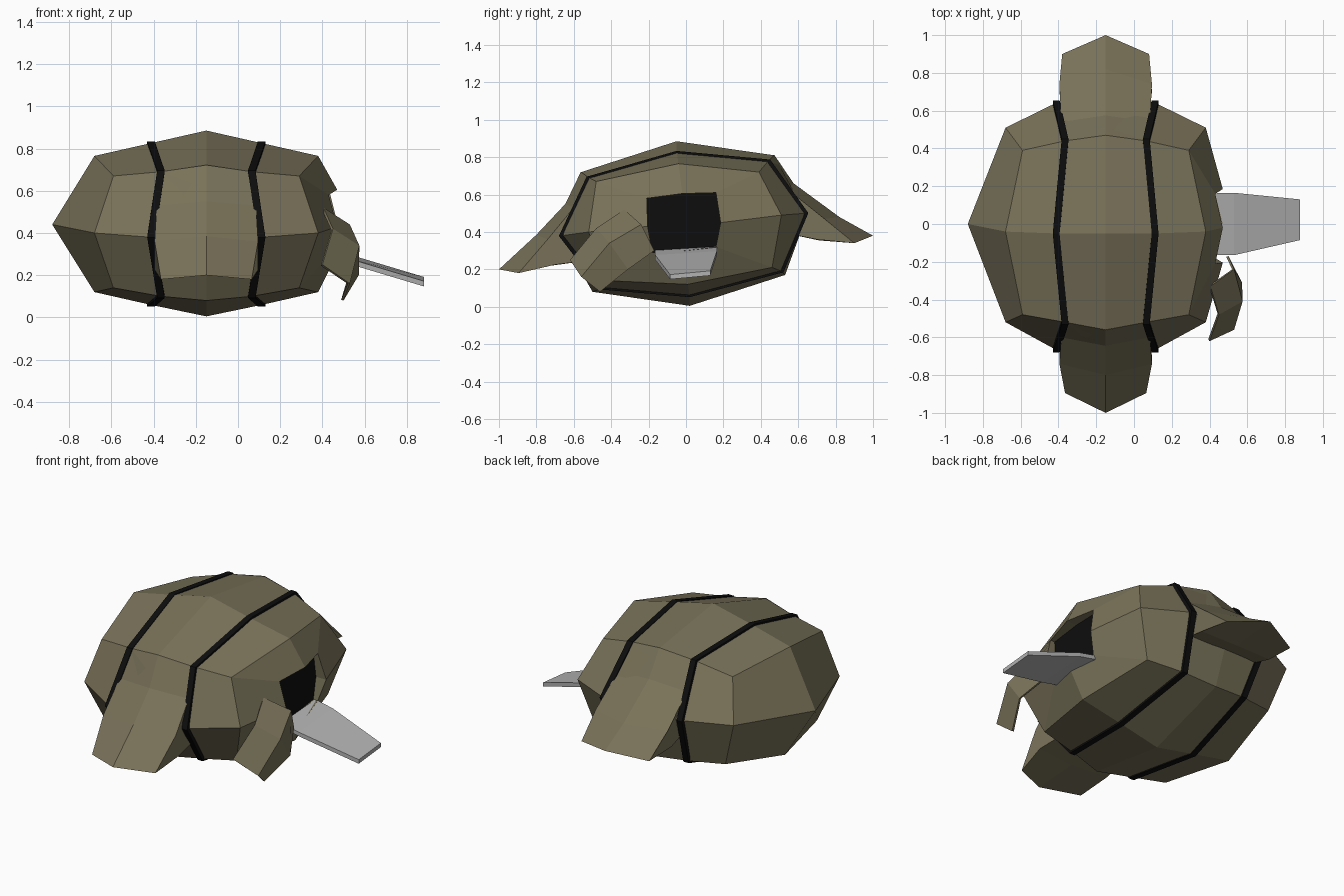
import bpy, bmesh

if "Cube" in bpy.data.objects:
    bpy.data.objects.remove(bpy.data.objects["Cube"])


def material(name, c):
    m = bpy.data.materials.new(name)
    m.diffuse_color = (*c, 1)
    m.use_nodes = True
    m.node_tree.nodes["Principled BSDF"].inputs["Base Color"].default_value = m.diffuse_color
    return m


OLIVE = material("olive shell", (0.19, 0.168, 0.10))
BLACK = material("black", (0.004, 0.004, 0.004))
GREY = material("light grey", (0.45, 0.45, 0.45))


def build(name, verts, faces, mat, thickness=0):
    bm = bmesh.new()
    vs = [bm.verts.new(v) for v in verts]
    for f in faces:
        bm.faces.new([vs[i] for i in f])
    bmesh.ops.recalc_face_normals(bm, faces=bm.faces)
    me = bpy.data.meshes.new(name)
    bm.to_mesh(me)
    bm.free()
    me.materials.append(mat)
    ob = bpy.data.objects.new(name, me)
    bpy.context.collection.objects.link(ob)
    if thickness:
        s = ob.modifiers.new("thickness", 'SOLIDIFY')
        s.thickness = thickness
        s.offset = -1
    return ob


CX = -0.15  # symmetry plane of the shell


def ring(yz, d_mid, d_corner, sign):
    """Eight points; even ones are side middles, odd ones are corners."""
    return [(CX + sign * (d_corner if i % 2 else d_mid), y, z)
            for i, (y, z) in enumerate(yz)]


def loft(rows, closed):
    n = len(rows[0])
    m = n if closed else n - 1
    return [(r * n + i, r * n + (i + 1) % n, (r + 1) * n + (i + 1) % n, (r + 1) * n + i)
            for r in range(len(rows) - 1) for i in range(m)]


# Cross-sections (y, z): front, front-top, top, back-top, back, back-bottom, bottom, front-bottom
outer = [(-.52, .40), (-.48, .67), (-.04, .765), (.39, .72),
         (.51, .49), (.46, .21), (.01, .12), (-.43, .14)]
band = [(-.665, .38), (-.52, .69), (-.05, .825), (.44, .78),
        (.64, .50), (.51, .19), (.02, .06), (-.45, .10)]
middle = [(-.67, .38), (-.56, .72), (-.05, .885), (.47, .81),
          (.65, .50), (.53, .17), (.02, .005), (-.50, .08)]
hole = [(-.205, .43), (-.21, .58), (-.02, .605), (.16, .61),
        (.185, .45), (.16, .32), (0, .30), (-.18, .29)]

# Shell: sections left to right, pointed cap on the left, doorway on the right
rows = [ring(outer, .53, .44, -1), ring(band, .265, .215, -1), ring(middle, 0, 0, 1),
        ring(band, .265, .215, 1), ring(outer, .53, .44, 1), ring(hole, .62, .58, 1),
        ring(hole, .545, .545, 1)]
verts = [v for r in rows for v in r]
faces = loft(rows, True)
tip = len(verts)
verts.append((-.88, 0, .44))
for i in range(0, 8, 2):
    faces.append((tip, i, i + 1, (i + 2) % 8))
build("shell", verts, faces, OLIVE)

# Dark doorway panel
build("doorway", [(.40, y, z) for y, z in hole], [tuple(range(8))], BLACK)

# Raised black bands around the shell
for side, sign in (("left", -1), ("right", 1)):
    loops = []
    for dx, s in ((-.018, .96), (-.018, 1.022), (.018, 1.022), (.018, .96)):
        loops.append([(x + dx, y * s, .45 + (z - .45) * s)
                      for x, y, z in ring(band, .262, .215, sign)])
    loops.append(loops[0])
    vs = [v for r in loops[:4] for v in r]
    fs = [tuple(i % 32 for i in f) for f in loft(loops, True)]
    build(side + "_band", vs, fs, BLACK)


# Overhanging visors: (half width, side y, side z, centre y, centre z) per row
def visor(name, profile):
    vs, n = [], len(profile)
    for w, ys, zs, yc, zc in profile:
        vs += [(CX - w, ys, zs), (CX, yc, zc), (CX + w, ys, zs)]
    fs = []
    for r in range(n):
        a, b = 3 * r, 3 * ((r + 1) % n)
        fs += [(a, a + 1, b + 1, b), (a + 1, a + 2, b + 2, b + 1)]
    fs += [tuple(range(0, 3 * n, 3)), tuple(range(2, 3 * n, 3))]
    build(name, vs, fs, OLIVE)


visor("front_visor", [(.215, -.52, .69, -.562, .722), (.235, -.60, .53, -.645, .55),
                      (.245, -.74, .36, -.80, .385), (.215, -.895, .18, -1.0, .20),
                      (.245, -.70, .225, -.72, .22), (.22, -.50, .25, -.50, .25)])
visor("back_visor", [(.215, .44, .78, .472, .812), (.235, .54, .63, .575, .66),
                     (.245, .74, .47, .82, .48), (.23, .90, .34, 1.0, .38),
                     (.245, .70, .36, .71, .355), (.22, .50, .40, .50, .40)])

# Curved hatch cover hanging beside the doorway
hatch = [[(.405, -.33, .52), (.53, -.24, .44), (.50, -.17, .30)],
         [(.45, -.48, .42), (.575, -.41, .34), (.572, -.31, .20)],
         [(.40, -.62, .25), (.53, -.56, .16), (.50, -.46, .08)]]
build("hatch_cover", [v for r in hatch for v in r], loft(hatch, False), OLIVE, 0.012)

# Tapered entry ramp
sections = [(.41, -.165, .165, .31), (.53, -.165, .165, .285), (.88, -.085, .13, .18)]
rvs, rows4 = [], []
for x, y0, y1, z in sections:
    rows4.append([(x, y0, z - .008), (x, y1, z + .012),
                  (x, y1, z - .013), (x, y0, z - .033)])
rvs = [v for r in rows4 for v in r]
build("ramp", rvs, loft(rows4, True) + [(0, 1, 2, 3), (8, 9, 10, 11)], GREY)
